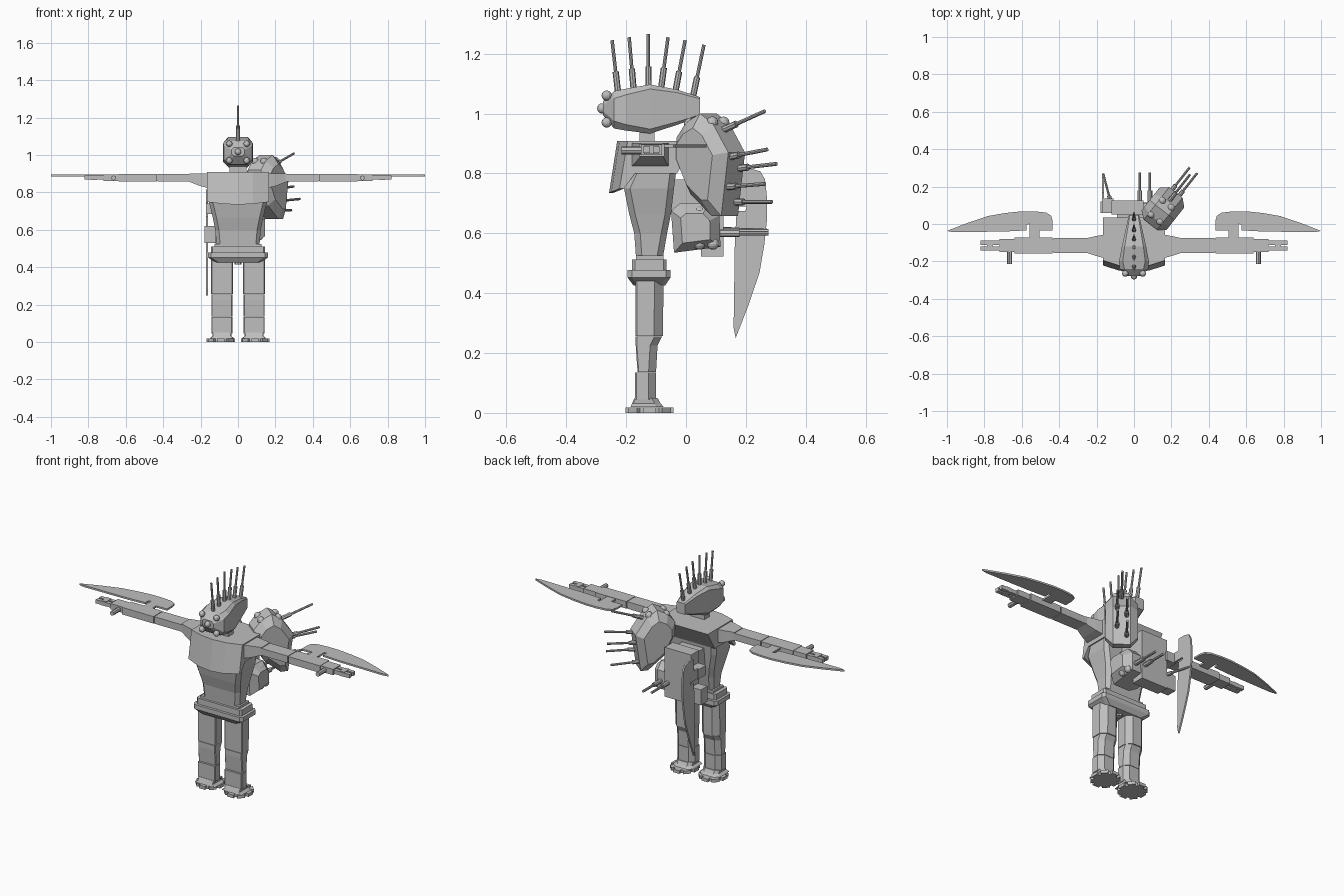
import bpy, bmesh, math
from mathutils import Vector, Matrix

grey = bpy.data.materials.new("light grey")
grey.diffuse_color = (0.52, 0.52, 0.52, 1)


def finish(name, bm):
    bmesh.ops.recalc_face_normals(bm, faces=bm.faces)
    me = bpy.data.meshes.new(name)
    bm.to_mesh(me)
    bm.free()
    ob = bpy.data.objects.new(name, me)
    me.materials.append(grey)
    bpy.context.collection.objects.link(ob)
    return ob


def loft(name, rings):
    """Skin a row of equal-length rings and cap both ends."""
    bm = bmesh.new()
    rows = [[bm.verts.new(p) for p in r] for r in rings]
    n = len(rows[0])
    for a, b in zip(rows, rows[1:]):
        for i in range(n):
            j = (i + 1) % n
            bm.faces.new((a[i], a[j], b[j], b[i]))
    bm.faces.new(rows[0])
    bm.faces.new(rows[-1])
    return finish(name, bm)


def box(name, x, y, z):
    return loft(name, [[(x[0], y[0], h), (x[1], y[0], h), (x[1], y[1], h), (x[0], y[1], h)] for h in z])


def oct_ring(z, cx, hw, y0, y1, cf, cb):
    """Horizontal ring with chamfered front (cf) and back (cb) corners."""
    return [(cx - hw + cf, y0, z), (cx + hw - cf, y0, z), (cx + hw, y0 + cf, z), (cx + hw, y1 - cb, z),
            (cx + hw - cb, y1, z), (cx - hw + cb, y1, z), (cx - hw, y1 - cb, z), (cx - hw, y0 + cf, z)]


def rod(name, a, b, r, sides=8):
    a, b = Vector(a), Vector(b)
    bm = bmesh.new()
    m = Matrix.Translation((a + b) / 2) @ (b - a).to_track_quat('Z', 'Y').to_matrix().to_4x4()
    bmesh.ops.create_cone(bm, cap_ends=True, segments=sides, radius1=r, radius2=r, depth=(b - a).length, matrix=m)
    return finish(name, bm)


def barrel(name, a, b, r, sleeve=0.33):
    """Thin rod with a thicker sleeve at its root."""
    a, b = Vector(a), Vector(b)
    rod(name, a, b, r)
    rod(name + "_sleeve", a, a.lerp(b, sleeve), r * 1.8)


def ball(name, c, r):
    bm = bmesh.new()
    bmesh.ops.create_uvsphere(bm, u_segments=12, v_segments=8, radius=r, matrix=Matrix.Translation(c))
    return finish(name, bm)


# torso and chest
loft("torso", [oct_ring(z, 0, w, y0, y1, 0.02, 0.02) for z, w, y0, y1 in [
    (0.52, 0.115, -0.167, -0.077), (0.60, 0.122, -0.173, -0.063), (0.665, 0.135, -0.19, -0.05),
    (0.75, 0.155, -0.207, -0.04), (0.83, 0.16, -0.17, -0.03)]])
chest = [(-0.23, 0.908), (-0.257, 0.735), (-0.243, 0.735), (-0.17, 0.80), (-0.03, 0.80), (0.035, 0.908)]
loft("chest", [[(x, y + (s if i < 3 else 0), z + (s * 0.4 if 0 < i < 3 else 0)) for i, (y, z) in enumerate(chest)]
               for x, s in [(-0.165, 0.035), (-0.08, 0.008), (0, 0), (0.08, 0.008), (0.165, 0.035)]])
box("neck", (-0.045, 0.045), (-0.155, -0.105), (0.90, 0.95))

# head: sections from the snout to the narrow back


def head_ring(y, w, z0, z1, c):
    return [(-w + c, y, z0), (w - c, y, z0), (w, y, z0 + c), (w, y, z1 - c),
            (w - c, y, z1), (-w + c, y, z1), (-w, y, z1 - c), (-w, y, z0 + c)]


loft("head", [head_ring(*p) for p in [(-0.278, 0.035, 0.995, 1.04, 0.012), (-0.24, 0.076, 0.95, 1.075, 0.025),
     (-0.20, 0.08, 0.943, 1.083, 0.02), (-0.12, 0.065, 0.933, 1.097, 0.015),
     (-0.03, 0.045, 0.962, 1.08, 0.01), (0.047, 0.028, 0.99, 1.055, 0.006)]])
for x, y, z in [(0.047, -0.265, 1.06), (-0.047, -0.265, 1.06), (0, -0.28, 1.017),
                (0.047, -0.265, 0.97), (-0.047, -0.265, 0.97)]:
    ball("face_knob", (x, y, z), 0.017)
for y0, y1, z0, z1 in [(-0.227, -0.247, 1.07, 1.245), (-0.175, -0.19, 1.08, 1.255), (-0.125, -0.126, 1.085, 1.265),
                       (-0.083, -0.06, 1.085, 1.255), (-0.036, -0.003, 1.07, 1.245), (0.022, 0.06, 1.05, 1.23)]:
    barrel("crest_spike", (0, y0, z0), (0, y1, z1), 0.0058, 0.4)

# blade outline: u along the length, v across
blade = [(0, 0.015), (0.008, 0.045), (0.035, 0.061), (0.10, 0.068), (0.165, 0.068), (0.25, 0.059), (0.345, 0.043),
         (0.455, 0.006), (0.565, -0.037), (0.53, -0.044), (0.25, -0.04), (0.14, -0.034), (0.14, -0.005),
         (0.125, 0), (0.125, -0.075), (0.07, -0.075), (0.07, -0.034), (0, -0.034)]

# arms, mirrored
for s, side in ((1, "left"), (-1, "right")):
    def xs(a, b):
        return (s * a, s * b)
    loft(side + "_shoulder", [[(s * x, y0, z0), (s * x, y1, z0), (s * x, y1, 0.902), (s * x, y0, 0.902)]
         for x, y0, y1, z0 in [(0.15, -0.185, -0.055, 0.82), (0.205, -0.17, -0.065, 0.835), (0.26, -0.152, -0.077, 0.857)]])
    box(side + "_upper_arm", xs(0.255, 0.43), (-0.155, -0.075), (0.857, 0.898))
    box(side + "_elbow", xs(0.425, 0.44), (-0.148, -0.08), (0.86, 0.895))
    box(side + "_forearm", xs(0.437, 0.64), (-0.157, -0.072), (0.857, 0.898))
    box(side + "_hand", xs(0.635, 0.72), (-0.15, -0.08), (0.862, 0.896))
    for y in (-0.10, -0.132):
        box(side + "_finger", xs(0.71, 0.82), (y - 0.011, y + 0.011), (0.868, 0.89))
    box(side + "_finger_bridge", xs(0.755, 0.785), (-0.14, -0.09), (0.865, 0.893))
    rod(side + "_thumb", (s * 0.665, -0.14, 0.877), (s * 0.665, -0.215, 0.877), 0.013)
    loft(side + "_arm_blade", [[(s * (0.435 + u), v, z) for u, v in blade] for z in (0.886, 0.896)])

# belt and hips
box("waist", (-0.125, 0.125), (-0.167, -0.075), (0.475, 0.525))
loft("belt", [oct_ring(z, 0, w, y0, y1, 0.015, 0.015) for z, w, y0, y1 in [
    (0.425, 0.12, -0.175, -0.07), (0.452, 0.16, -0.195, -0.052), (0.478, 0.16, -0.195, -0.052)]])
loft("belt_rim", [oct_ring(z, 0, 0.145, -0.18, -0.065, 0.01, 0.01) for z in (0.475, 0.512)])
rod("hip_pin", (0, -0.12, 0.415), (0, -0.12, 0.46), 0.018)

# legs and feet
for s, side in ((1, "left"), (-1, "right")):
    cx = s * 0.086

    def leg(name, rows):
        loft(side + name, [oct_ring(z, cx, w, y0, y1, 0.004, cb) for z, w, y0, y1, cb in rows])
    leg("_thigh", [(0.257, 0.058, -0.168, -0.077, 0.03), (0.45, 0.058, -0.168, -0.075, 0.03)])
    leg("_knee", [(0.137, 0.056, -0.162, -0.1, 0.025), (0.225, 0.056, -0.168, -0.095, 0.025),
                  (0.255, 0.056, -0.168, -0.08, 0.025)])
    leg("_shin", [(0.045, 0.056, -0.17, -0.1, 0.025), (0.135, 0.056, -0.17, -0.1, 0.025)])
    leg("_ankle", [(0.02, 0.065, -0.185, -0.075, 0.025), (0.032, 0.05, -0.18, -0.085, 0.02),
                   (0.05, 0.052, -0.172, -0.095, 0.02)])
    # notched sole
    outline = []
    for k in range(8):
        for off, r in ((-15, 1), (15, 1), (17, 0.8), (28, 0.8)):
            a = math.radians(k * 45 + off)
            outline.append((cx + s * 0.006 + 0.078 * r * math.cos(a), -0.122 + 0.083 * r * math.sin(a)))
    loft(side + "_sole", [[(x, y, z) for x, y in outline] for z in (0, 0.018)])

# big gun pod on the back, turned outwards
f, l = Vector((0.62, 0.785, 0)), Vector((0.785, -0.62, 0))
centre = Vector((0.15, 0.075, 0))


def pod_point(a, b, z):
    return centre + f * a + l * b + Vector((0, 0, z))


pod = [(-0.10, 0.92), (-0.06, 0.97), (0.0, 1.0), (0.055, 0.965), (0.12, 0.87),
       (0.09, 0.657), (0.05, 0.657), (-0.04, 0.73), (-0.10, 0.85)]
loft("gun_pod", [[pod_point(a * k, b, 0.84 + (z - 0.84) * k) for a, z in pod]
                 for b, k in [(-0.085, 0.7), (-0.045, 1), (0.045, 1), (0.085, 0.7)]])
for a, b, z in [(-0.055, -0.03, 0.965), (-0.055, 0.03, 0.965), (0.04, -0.03, 0.97), (0.04, 0.03, 0.97)]:
    ball("pod_knob", pod_point(a, b, z), 0.02)
for a, b, z, dz in [(0.075, 0, 0.95, 0.058), (0.105, 0.025, 0.855, 0.025), (0.105, -0.025, 0.817, 0.015),
                    (0.095, 0.025, 0.755, 0.01), (0.085, -0.025, 0.705, 0)]:
    barrel("pod_gun", pod_point(a - 0.015, b, z - dz * 0.1), pod_point(a + 0.165, b, z + dz), 0.0065)

# lower pod with twin barrels
loft("lower_pod", [[(x, 0.03 + (y - 0.03) * k, 0.615 + (z - 0.615) * k) for y, z in
                    [(-0.05, 0.675), (-0.02, 0.70), (0.075, 0.70), (0.112, 0.66), (0.115, 0.555), (-0.04, 0.535)]]
                   for x, k in [(-0.04, 0.75), (0.0, 1), (0.105, 1), (0.145, 0.6)]])
for y, z in [(0.045, 0.67), (0.045, 0.565), (0.09, 0.565)]:
    ball("lower_knob", (0.115, y, z), 0.02)
for x, z in [(0.03, 0.607), (0.085, 0.6)]:
    barrel("lower_gun", (x, 0.10, z), (x, 0.275, z), 0.007, 0.45)

# backpack slab and the blade hung at its side
box("backpack", (-0.12, 0.05), (0.05, 0.125), (0.522, 0.81))
box("backpack_link", (-0.09, 0.05), (-0.08, 0.06), (0.68, 0.78))
box("blade_mount", (-0.18, -0.11), (0.06, 0.12), (0.53, 0.62))
box("blade_arm", (-0.172, -0.11), (0.06, 0.135), (0.685, 0.74))
loft("back_blade", [[(x, v + 0.203, 0.815 - u) for u, v in blade] for x in (-0.17, -0.16)])
barrel("side_gun", (-0.12, 0.10, 0.61), (-0.165, 0.27, 0.61), 0.006, 0.3)
